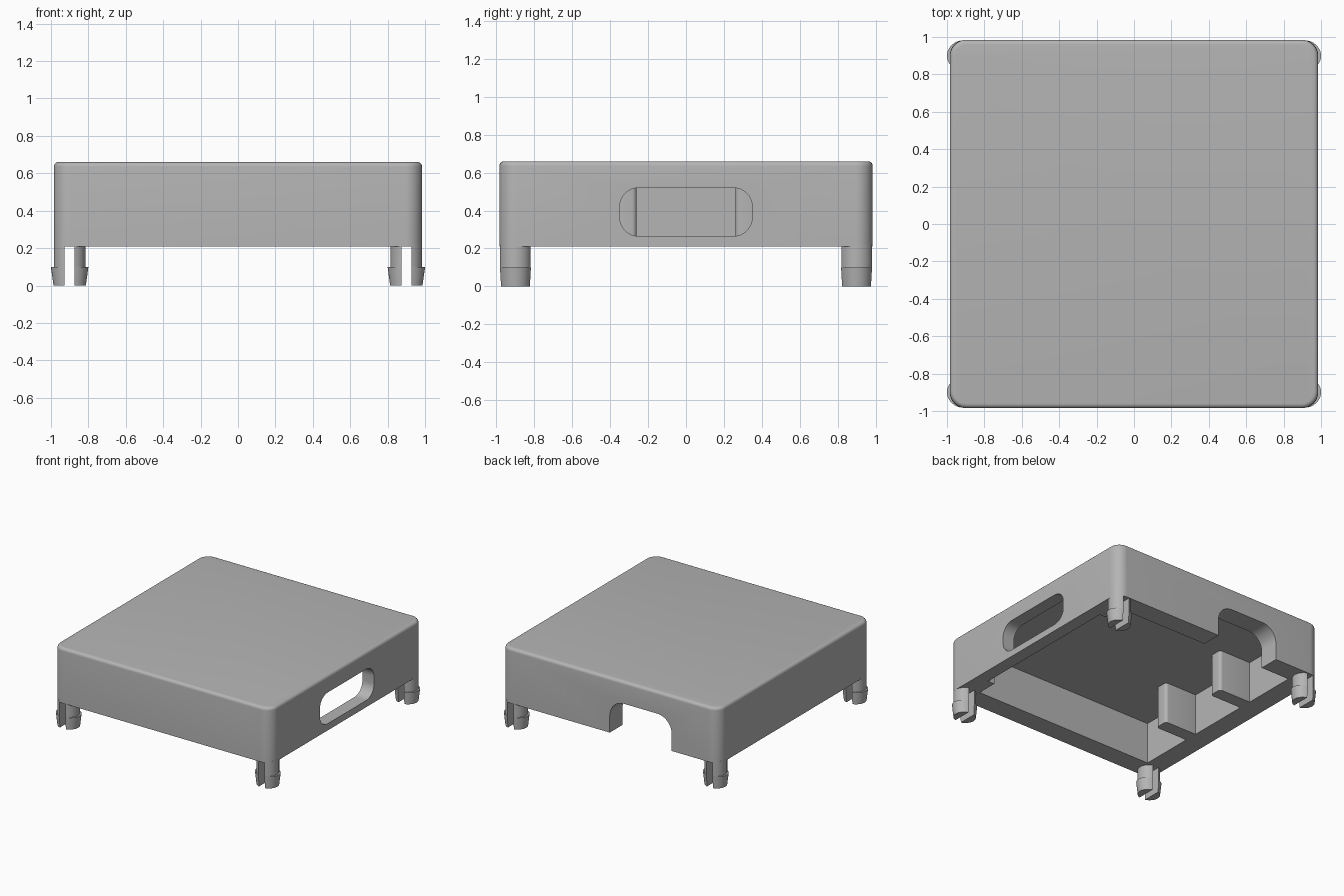
import bpy, bmesh, math
from mathutils import Matrix, Vector

if "Cube" in bpy.data.objects:
    bpy.data.objects.remove(bpy.data.objects["Cube"])

# Single grey plastic
grey = bpy.data.materials.new("grey plastic")
grey.use_nodes = True
COLOR = (0.46, 0.46, 0.46, 1)
grey.diffuse_color = COLOR
grey.node_tree.nodes["Principled BSDF"].inputs["Base Color"].default_value = COLOR

HALF, BASE, TOP = 0.985, 0.21, 0.66
INNER, CEILING = 0.82, 0.55
LEG = 0.9


def finish(name, bm):
    bmesh.ops.recalc_face_normals(bm, faces=bm.faces)
    mesh = bpy.data.meshes.new(name)
    bm.to_mesh(mesh)
    bm.free()
    mesh.materials.append(grey)
    obj = bpy.data.objects.new(name, mesh)
    bpy.context.collection.objects.link(obj)
    return obj


def rounded_outline(u0, u1, v0, v1, r, n=10):
    """Outline of a rectangle with round corners."""
    if r == 0:
        return [(u0, v0), (u1, v0), (u1, v1), (u0, v1)]
    pts = []
    for k, (cu, cv) in enumerate([(u1 - r, v1 - r), (u0 + r, v1 - r),
                                  (u0 + r, v0 + r), (u1 - r, v0 + r)]):
        for i in range(n + 1):
            a = math.pi / 2 * (k + i / n)
            pts.append((cu + r * math.cos(a), cv + r * math.sin(a)))
    return pts


def prism(name, axis, outline, lo, hi, top_round=0):
    """Extrude an outline along an axis, optionally rounding its far rim."""
    place = {"x": lambda u, v, w: (w, u, v),
             "y": lambda u, v, w: (u, w, v),
             "z": lambda u, v, w: (u, v, w)}[axis]
    bm = bmesh.new()
    near = bm.faces.new([bm.verts.new(place(u, v, lo)) for u, v in outline])
    ext = bmesh.ops.extrude_face_region(bm, geom=[near], use_keep_orig=True)
    verts = [g for g in ext["geom"] if isinstance(g, bmesh.types.BMVert)]
    bmesh.ops.translate(bm, verts=verts,
                        vec=Vector(place(0, 0, hi)) - Vector(place(0, 0, lo)))
    if top_round:
        rim = [e for e in bm.edges if all(v in verts for v in e.verts)]
        bmesh.ops.bevel(bm, geom=rim, offset=top_round, segments=5,
                        profile=0.5, affect="EDGES")
    return finish(name, bm)


def cut(obj, cutter):
    cutter.hide_render = True
    mod = obj.modifiers.new("cut", "BOOLEAN")
    mod.operation, mod.solver, mod.object = "DIFFERENCE", "EXACT", cutter
    bpy.context.view_layer.objects.active = obj
    bpy.ops.object.modifier_apply(modifier=mod.name)
    bpy.data.objects.remove(cutter)


def smooth(obj):
    bpy.ops.object.select_all(action="DESELECT")
    obj.select_set(True)
    bpy.context.view_layer.objects.active = obj
    bpy.ops.object.shade_smooth_by_angle(angle=math.radians(35))


# Hollow cover
cover = prism("cover", "z", rounded_outline(-HALF, HALF, -HALF, HALF, 0.09),
              BASE, TOP, top_round=0.025)
cut(cover, prism("cavity", "z", rounded_outline(-INNER, INNER, -INNER, INNER, 0),
                 0, CEILING))

# Thinner wall around the side slot
cut(cover, prism("wall_recess", "z", rounded_outline(0.5, 0.88, -0.65, 0.65, 0),
                 0, CEILING))

# Side slot and rear cable notch
cut(cover, prism("side_slot", "x", rounded_outline(-0.35, 0.35, 0.265, 0.52, 0.1),
                 0.7, 1.2))
cut(cover, prism("rear_notch", "y", rounded_outline(-0.56, 0.0, -0.2, 0.48, 0.13),
                 0.7, 1.2))
smooth(cover)

# Two ribs on the inner wall
for side, y in (("front", -0.315), ("back", 0.315)):
    rib = prism(side + "_rib", "z",
                rounded_outline(-0.9, -0.53, y - 0.055, y + 0.055, 0.025, 5),
                BASE, CEILING + 0.02)
    smooth(rib)


# Split snap-in legs
def snap_leg(name, x, y):
    bm = bmesh.new()
    # radius and height up the leg; the head is wider in x only
    rings = [(0.085, 0, 1.0), (0.085, 0.1, 1.18), (0.085, 0.1, 1.0),
             (0.085, BASE + 0.01, 1.0)]
    rings[0] = (0.08, 0, 1.08)
    n, loops = 40, []
    for r, z, stretch in rings:
        loops.append([bm.verts.new((r * stretch * math.cos(math.tau * i / n),
                                    r * math.sin(math.tau * i / n), z))
                      for i in range(n)])
    for a, b in zip(loops, loops[1:]):
        for i in range(n):
            j = (i + 1) % n
            bm.faces.new((a[i], a[j], b[j], b[i]))
    bm.faces.new(loops[0])
    bm.faces.new(loops[-1])
    bmesh.ops.remove_doubles(bm, verts=bm.verts, dist=1e-5)
    leg = finish(name, bm)
    cut(leg, prism("slit", "z", rounded_outline(-0.027, 0.027, -0.3, 0.3, 0),
                   -0.1, 0.5))
    leg.data.transform(Matrix.Translation((x, y, 0)))
    smooth(leg)


for end, sy in (("front", -1), ("back", 1)):
    for side, sx in (("right", -1), ("left", 1)):
        snap_leg(f"{end}_{side}_leg", sx * LEG, sy * LEG)
